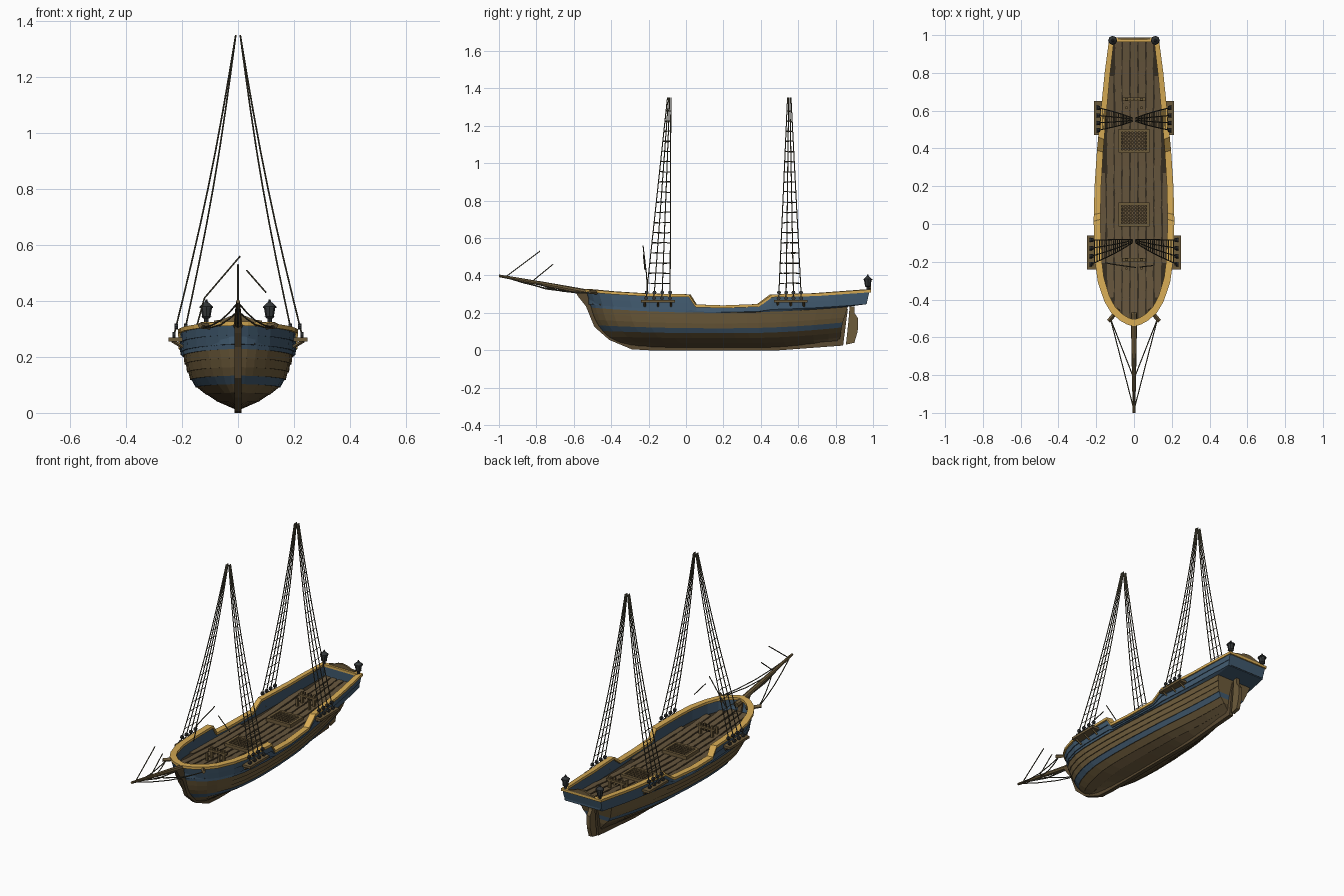
import bpy, bmesh, math, random
from mathutils import Vector, Matrix

if "Cube" in bpy.data.objects:
    bpy.data.objects.remove(bpy.data.objects["Cube"])
random.seed(4)

def mat(name, r, g, b):
    m = bpy.data.materials.new(name)
    m.diffuse_color = (r, g, b, 1)
    m.use_nodes = True
    m.node_tree.nodes["Principled BSDF"].inputs["Base Color"].default_value = m.diffuse_color
    return m
BROWN = mat("plank brown", .155, .106, .044)
DARK = mat("keel brown", .10, .068, .031)
DECK = mat("deck brown", .13, .09, .045)
SEAM = mat("seam dark", .035, .026, .015)
BLUE = mat("paint blue", .052, .10, .155)
GOLD = mat("rail yellow", .68, .41, .09)
IRON = mat("lantern iron", .034, .038, .04)
ROPE = mat("rope", .08, .072, .045)

def finish(name, bm, *mats):
    bmesh.ops.recalc_face_normals(bm, faces=bm.faces)
    me = bpy.data.meshes.new(name)
    bm.to_mesh(me)
    bm.free()
    for m in mats:
        me.materials.append(m)
    o = bpy.data.objects.new(name, me)
    bpy.context.collection.objects.link(o)
    return o

def box(bm, c, s):
    bmesh.ops.create_cube(bm, size=1, matrix=Matrix.Translation(c) @ Matrix.Diagonal((*s, 1)))

def tube(bm, pts, r, r2=None, n=5):
    r2 = r if r2 is None else r2
    pts = [Vector(p) for p in pts]
    k = len(pts) - 1
    for i, (a, b) in enumerate(zip(pts, pts[1:])):
        d = b - a
        M = Matrix.Translation((a + b) / 2) @ d.to_track_quat('Z', 'Y').to_matrix().to_4x4()
        bmesh.ops.create_cone(bm, cap_ends=True, segments=n, radius1=r + (r2 - r) * i / k,
                              radius2=r + (r2 - r) * (i + 1) / k, depth=d.length, matrix=M)

def prism(bm, pts, t, place):
    vs = [bm.verts.new(place(a, b, -t / 2)) for a, b in pts]
    f = bm.faces.new(vs)
    e = bmesh.ops.extrude_face_region(bm, geom=[f])
    off = Vector(place(0, 0, t / 2)) - Vector(place(0, 0, -t / 2))
    bmesh.ops.translate(bm, verts=[v for v in e['geom'] if isinstance(v, bmesh.types.BMVert)], vec=off)
side = lambda y, z, d: (d, y, z)

def loft(bm, curves, closed=False, mats=None):
    rows = [[bm.verts.new(p) for p in c] for c in curves]
    for i in range(len(rows) - (0 if closed else 1)):
        a, b = rows[i], rows[(i + 1) % len(rows)]
        for j in range(len(a) - 1):
            f = bm.faces.new((a[j], a[j + 1], b[j + 1], b[j]))
            f.material_index = mats[i] if mats else 0
    return rows

def interp(tab, x):
    if x <= tab[0][0]:
        return tab[0][1]
    for (a, p), (b, q) in zip(tab, tab[1:]):
        if x <= b:
            return p + (q - p) * (x - a) / (b - a)
    return tab[-1][1]

# Hull shape: plan width, rail height, section, stem and stern profiles
BEAM = [(-.53, 0), (-.52, .035), (-.5, .07), (-.46, .115), (-.4, .15), (-.3, .183), (-.2, .197),
        (0, .205), (.2, .2), (.4, .187), (.6, .168), (.8, .148), (.98, .125)]
RAIL = [(-.53, .312), (-.4, .300), (-.2, .288), (.02, .284), (.055, .230), (.2, .225),
        (.39, .232), (.46, .283), (.7, .29), (.98, .31)]
SEC = [(0, .04), (.14, .34), (.39, .70), (.6, .84), (1, .95), (1.2, .98), (2, 1)]
STEM = [(0, -.28), (.14, -.37), (.28, -.42), (.5, -.465), (.75, -.495), (1, -.51), (2, -.535)]
STERN = [(0, .82), (.5, .835), (1, .865), (1.18, .965), (2, .98)]
YS = [-.53, -.52, -.5, -.46, -.4, -.3, -.2, -.1, .02, .055, .2, .3, .39, .46, .6, .7, .8, .9, .98]
wale = lambda y: .2 + .03 * ((y - .2) / .75) ** 2
deck_z = lambda y: .212 + .042 * ((y - .2) / .76) ** 2

def point(y0, t, s=1, kx=1, ky=1, dz=0):
    u = (y0 + .53) / 1.51
    y = interp(STEM, t) * (1 - u) + interp(STERN, t) * u
    k = .012 + .03 * max(0, (u - .6) / .4) ** 2
    w = wale(y0)
    z = k + t * (w - k) if t <= 1 else w + (t - 1) * (interp(RAIL, y0) - w)
    p = 1 + .8 * max(0, (u - .7) / .3) + .6 * max(0, (.25 - u) / .25)
    return (s * kx * interp(BEAM, y0) * interp(SEC, t) ** p, .2 + (y - .2) * ky, z + dz)
def curve(t, s, kx=1, ky=1, dz=0):
    return [point(y, t, s, kx, ky, dz) for y in YS]

# Planked hull with overlapping strakes and flat transom
bm = bmesh.new()
T = [0, .14, .28, .42, .56, .70, .85, 1, 1.18, 1.6, 2]
COL = [1, 1, 0, 2, 0, 0, 0, 2, 2, 2]
ends = []
for s in (1, -1):
    cs, ms = [], []
    for a, b, c in zip(T, T[1:], COL):
        cs += [curve(a, s, 1.028), curve(b, s)]
        ms += [c, c]
    ends.append([r[-1] for r in loft(bm, cs, mats=ms)])
for i in range(len(ends[0]) - 1):
    f = bm.faces.new((ends[0][i], ends[0][i + 1], ends[1][i + 1], ends[1][i]))
    f.material_index = ms[i]
finish("hull", bm, BROWN, DARK, BLUE)

# Inner bulwark
bm = bmesh.new()
inner = []
for s in (1, -1):
    top = curve(2, s, .9, .985)
    low = [(x, y, deck_z(y) - .004) for x, y, z in top]
    loft(bm, [low, top])
    inner.append((low, top))
bm.faces.new([bm.verts.new(p) for p in (inner[0][0][-1], inner[0][1][-1], inner[1][1][-1], inner[1][0][-1])])
finish("bulwark_inside", bm, BLUE)

# Deck base and separate planks
bm = bmesh.new()
loft(bm, [inner[0][0], inner[1][0]])
finish("deck_base", bm, SEAM)
bm = bmesh.new()
for i in range(-4, 5):
    x, w = i * .042, .0172
    ys = [-.5 + j * .0367 for j in range(41)]
    ys = [y for y in ys if interp(BEAM, y) * .9 > abs(x) + .006]
    jit = [random.uniform(-.0025, .0025) for _ in ys]
    loft(bm, [[(x + d * w + j, y, deck_z(y) + h) for y, j in zip(ys, jit)]
              for d, h in ((-1, -.003), (-1, .003), (1, .003), (1, -.003))])
finish("deck_planks", bm, DECK)

# Yellow cap rail following the stepped sheer
bm = bmesh.new()
for s in (1, -1):
    loft(bm, [curve(2, s, 1.045, 1.01), curve(2, s, 1.045, 1.01, .015),
              curve(2, s, .87, .96, .015), curve(2, s, .87, .96)], closed=True)
box(bm, (0, .976, .317), (.265, .024, .014))
finish("cap_rail", bm, GOLD)

# Keel, stem and sternpost in one profile, rudder, carved stern arch
bm = bmesh.new()
prism(bm, [(-.6, .325), (-.575, .285), (-.535, .235), (-.49, .125), (-.41, .055), (-.29, .005), (-.2, 0),
           (.5, 0), (.84, .025), (.865, .22), (.84, .22), (.81, .05), (.5, .03), (-.25, .03), (-.38, .07),
           (-.45, .13), (-.49, .23), (-.52, .31)], .024, side)
finish("keel_and_stem", bm, DARK)
bm = bmesh.new()
prism(bm, [(.855, .03), (.9, .04), (.918, .1), (.92, .17), (.9, .2), (.9, .235), (.875, .235), (.868, .15)], .022, side)
finish("rudder", bm, BROWN)
bm = bmesh.new()
prism(bm, [(-.085, .32), (-.085, .33), (-.055, .334), (-.03, .345), (0, .35), (.03, .345), (.055, .334),
           (.085, .33), (.085, .32)], .012, lambda a, b, d: (a, .982 + d, b))
finish("stern_arch", bm, BROWN)

# Bowsprit and catheads
bm = bmesh.new()
tube(bm, [(0, -.47, .298), (0, -.75, .352), (0, -1, .398)], .017, .007, 8)
for s in (1, -1):
    tube(bm, [(s * .08, -.45, .308), (s * .135, -.515, .312)], .011, n=4)
finish("bowsprit_and_catheads", bm, BROWN)

# Bowsprit rigging and loose stays
bm = bmesh.new()
for s in (1, -1):
    for y, z in ((-.82, .365), (-.985, .395)):
        a, b = Vector((s * .125, -.5, .305)), Vector((0, y, z))
        tube(bm, [a.lerp(b, t) - Vector((0, 0, .02 * math.sin(math.pi * t))) for t in (0, .25, .5, .75, 1)], .003)
tube(bm, [(0, -.92, .38), (0, -.75, .328), (0, -.59, .308)], .004)
for a, b in (((0, -.96, .395), (0, -.78, .53)), ((0, -.82, .37), (0, -.71, .46)),
             ((-.15, -.205, .3), (-.12, -.212, .41)), ((-.12, -.212, .41), (.008, -.23, .56)),
             ((.1, -.22, .43), (.03, -.228, .51))):
    tube(bm, [a, b], .003)
finish("bow_rigging", bm, ROPE)

# Channels, deadeyes, shrouds and ratlines for both mast positions
ch, eye, net = bmesh.new(), bmesh.new(), bmesh.new()
for yc, xb, ytop, bases in ((-.15, .232, -.09, (-.215, -.172, -.129, -.085)),
                            (.56, .196, .552, (.495, .535, .575, .617))):
    for s in (1, -1):
        box(ch, (s * (xb - .008), yc, .262), (.05, .18, .014))
        for dy in (-.07, 0, .07):
            tube(ch, [(s * (xb + .004), yc + dy, .258), (s * (xb - .035), yc + dy, .235)], .006, n=4)
        lines = []
        for i, yb in enumerate(bases):
            a, b = Vector((s * xb, yb, .265)), Vector((s * .008, ytop + (i - 1.5) * .006, 1.35))
            f = lambda t, a=a, b=b: a.lerp(b, t) - Vector((s * .014 * math.sin(math.pi * t), 0, 0))
            lines.append(f)
            tube(net, [f(k / 8) for k in range(9)], .003)
            for t in (.012, .04):
                c = f(t)
                tube(eye, [c - Vector((s * .006, 0, 0)), c + Vector((s * .006, 0, 0))], .0105, n=8)
        for k in range(18):
            t = .085 + k * .05
            tube(net, [f(t + random.uniform(-.003, .003)) for f in lines], .0021, n=4)
finish("channels", ch, BROWN)
finish("deadeyes", eye, IRON)
finish("shrouds_and_ratlines", net, ROPE)

# Hatch gratings
fr, sl = bmesh.new(), bmesh.new()
for yc in (.44, .05):
    z = deck_z(yc) + .01
    for s in (1, -1):
        box(fr, (s * .073, yc, z), (.016, .125, .024))
        box(fr, (0, yc + s * .055, z), (.146, .016, .024))
    for i in range(-3, 4):
        box(sl, (i * .018, yc, z), (.008, .1, .012))
    for i in range(-2, 3):
        box(sl, (0, yc + i * .018, z), (.135, .008, .011))
finish("hatch_frames", fr, BROWN)
finish("hatch_gratings", sl, DARK)

# Fife rails with belaying pins
bm, pins = bmesh.new(), bmesh.new()
for yc in (.66, -.19):
    z = deck_z(yc)
    for s in (1, -1):
        box(bm, (s * .04, yc, z + .033), (.014, .014, .07))
        box(bm, (s * .04, yc - .045, z + .022), (.012, .012, .05))
    box(bm, (0, yc, z + .048), (.12, .018, .012))
    for i in (-1, 0, 1):
        tube(pins, [(i * .02, yc, z + .028), (i * .02, yc, z + .07)], .004)
finish("fife_rails", bm, BROWN)
finish("belaying_pins", pins, DARK)

# Stern lanterns
bm = bmesh.new()
for s in (1, -1):
    for z0, z1, r0, r1 in ((.315, .338, .008, .008), (.338, .344, .011, .018), (.344, .375, .015, .02),
                           (.375, .381, .024, .024), (.381, .395, .022, .008), (.395, .405, .006, .003)):
        tube(bm, [(s * .113, .972, z0), (s * .113, .972, z1)], r0, r1, 8)
finish("stern_lanterns", bm, IRON)
